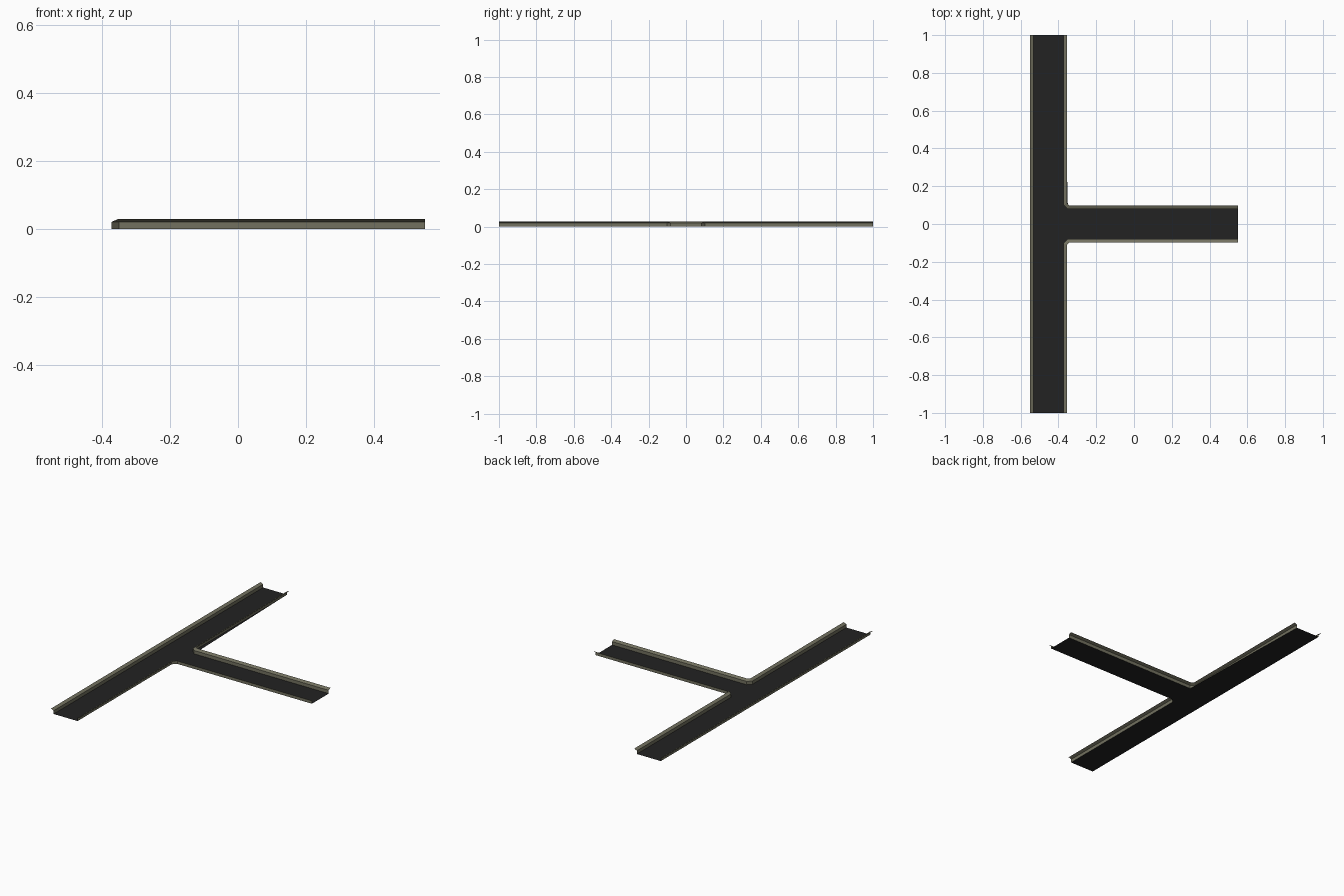
import bpy
import bmesh
from mathutils import Vector

cube = bpy.data.objects.get("Cube")
if cube:
    bpy.data.objects.remove(cube, do_unlink=True)

# Main dimensions
CENTRE = -0.452   # x of the long road's centre line
HALF = 0.08       # half width of the roadbed
FLARE = 0.018     # how far the rail lip leans outward
WALL = 0.02       # height of the upright part
TOP = 0.028       # full rail height
CUT = 0.022       # corner chamfer
END = 0.55        # end of the branch road


def material(name, colour):
    mat = bpy.data.materials.new(name)
    mat.use_nodes = True
    mat.diffuse_color = colour
    mat.node_tree.nodes["Principled BSDF"].inputs["Base Color"].default_value = colour
    return mat


asphalt = material("dark asphalt", (0.016, 0.016, 0.016, 1))
olive = material("olive rail", (0.17, 0.165, 0.115, 1))


def finish(name, bm, mat):
    mesh = bpy.data.meshes.new(name)
    bm.to_mesh(mesh)
    bm.free()
    mesh.materials.append(mat)
    obj = bpy.data.objects.new(name, mesh)
    bpy.context.collection.objects.link(obj)
    return obj


def offset_path(path, distance):
    """Shift an open path to its right, with mitred corners."""
    points = [Vector(p) for p in path]
    normals = []
    for a, b in zip(points, points[1:]):
        d = (b - a).normalized()
        normals.append(Vector((d.y, -d.x)))
    shifted = []
    for i, p in enumerate(points):
        before = normals[max(i - 1, 0)]
        after = normals[min(i, len(normals) - 1)]
        shifted.append(p + (before + after) * distance / (1 + before.dot(after)))
    return shifted


def rail(name, path):
    """Sweep the upright wall and outward lip along a path."""
    bm = bmesh.new()
    rows = []
    for out, z in ((0, 0), (0, WALL), (FLARE, TOP)):
        rows.append([bm.verts.new((p.x, p.y, z)) for p in offset_path(path, out)])
    for low, high in zip(rows, rows[1:]):
        for i in range(len(low) - 1):
            bm.faces.new((low[i], low[i + 1], high[i + 1], high[i]))
    return finish(name, bm, olive)


# Edge lines of the junction
inner = CENTRE + HALF
outer = CENTRE - HALF
front_edge = [(inner, -1), (inner, -HALF - CUT), (inner + CUT, -HALF), (END, -HALF)]
back_edge = [(x, -y) for x, y in reversed(front_edge)]
straight_edge = [(outer, 1), (outer, -1)]

# T-shaped roadbed
bm = bmesh.new()
bm.faces.new([bm.verts.new((x, y, 0)) for x, y in front_edge + back_edge + straight_edge])
bmesh.ops.triangulate(bm, faces=bm.faces[:])
finish("roadbed", bm, asphalt)

# Rails along the three edges
rail("front_corner_rail", front_edge)
rail("back_corner_rail", back_edge)
rail("straight_rail", straight_edge)
